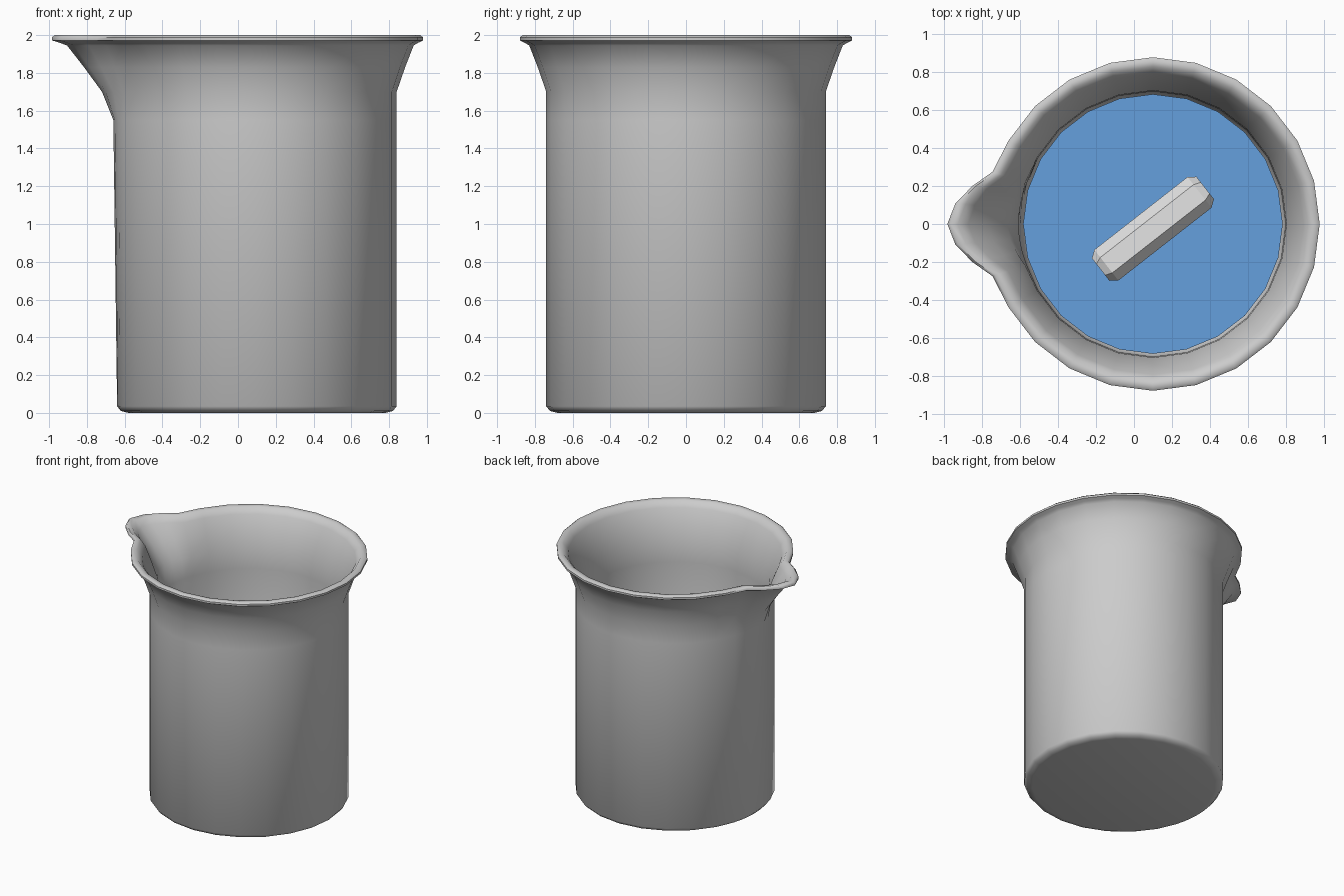
import bpy, bmesh, math
from mathutils import Matrix

old = bpy.data.objects.get("Cube")
if old:
    bpy.data.objects.remove(old, do_unlink=True)

CENTRE_X = 0.1


def material(name, rgb):
    mat = bpy.data.materials.new(name)
    mat.use_nodes = True
    mat.diffuse_color = (*rgb, 1)
    mat.node_tree.nodes["Principled BSDF"].inputs["Base Color"].default_value = (*rgb, 1)
    return mat


def skin_rings(bm, rings):
    """Bridge closed rings of points and cap both ends."""
    loops = [[bm.verts.new(p) for p in ring] for ring in rings]
    n = len(loops[0])
    for a, b in zip(loops, loops[1:]):
        for i in range(n):
            j = (i + 1) % n
            bm.faces.new((a[i], a[j], b[j], b[i]))
    bm.faces.new(loops[0])
    bm.faces.new(loops[-1])
    bmesh.ops.recalc_face_normals(bm, faces=bm.faces)


def finish(bm, name, mat, smooth_angle=None):
    mesh = bpy.data.meshes.new(name)
    bm.to_mesh(mesh)
    bm.free()
    mesh.materials.append(mat)
    obj = bpy.data.objects.new(name, mesh)
    bpy.context.collection.objects.link(obj)
    if smooth_angle:
        bpy.ops.object.select_all(action="DESELECT")
        obj.select_set(True)
        bpy.context.view_layer.objects.active = obj
        bpy.ops.object.shade_smooth_by_angle(angle=math.radians(smooth_angle))
    return obj


glass = material("pale grey glass", (0.6, 0.6, 0.6))
blue = material("blue liquid", (0.13, 0.35, 0.73))
white = material("white plastic", (0.78, 0.78, 0.78))

# Beaker wall: angles in degrees with the share of the spout pull at each
spout = {162: 0.05, 168: 0.45, 174: 0.82, 180: 1, 186: 0.82, 192: 0.45, 198: 0.05}
angles = sorted([a for a in range(0, 360, 15) if a not in (165, 195)
                 and a not in spout] + list(spout))

# Profile from the outer base, over the rim, to the inner floor: radius, height, pull
profile = [
    (0.68, 0, 0), (0.72, 0.01, 0), (0.74, 0.035, 0), (0.74, 1.55, 0.02),
    (0.74, 1.7, 0.08), (0.785, 1.83, 0.13), (0.83, 1.945, 0.175),
    (0.855, 1.96, 0.19), (0.88, 1.972, 0.205), (0.88, 1.988, 0.205),
    (0.865, 2.0, 0.205), (0.83, 1.995, 0.2), (0.795, 1.95, 0.18),
    (0.75, 1.83, 0.12), (0.705, 1.7, 0.065), (0.7, 1.55, 0.01),
    (0.695, 0.08, 0), (0.67, 0.05, 0),
]
rings = []
for r, z, pull in profile:
    ring = []
    for a in angles:
        radius = r + pull * spout.get(a, 0)
        t = math.radians(a)
        ring.append((CENTRE_X + radius * math.cos(t), radius * math.sin(t), z))
    rings.append(ring)
bm = bmesh.new()
skin_rings(bm, rings)
finish(bm, "beaker", glass, 50)

# Shallow liquid
bm = bmesh.new()
bmesh.ops.create_cone(bm, cap_ends=True, segments=24, radius1=0.66, radius2=0.685,
                      depth=0.06, matrix=Matrix.Translation((CENTRE_X, 0, 0.09)))
finish(bm, "liquid", blue)

# Six-sided stirring bar with chamfered ends
bm = bmesh.new()
bar = []
for along, r in ((-0.35, 0.075), (-0.312, 0.103), (0.312, 0.103), (0.35, 0.075)):
    bar.append([(along, r * math.cos(k * math.pi / 3), r * math.sin(k * math.pi / 3))
                for k in range(6)])
skin_rings(bm, bar)
stirrer = finish(bm, "stirring_bar", white)
stirrer.location = (CENTRE_X, -0.025, 0.16)
stirrer.rotation_euler.z = math.radians(38)
